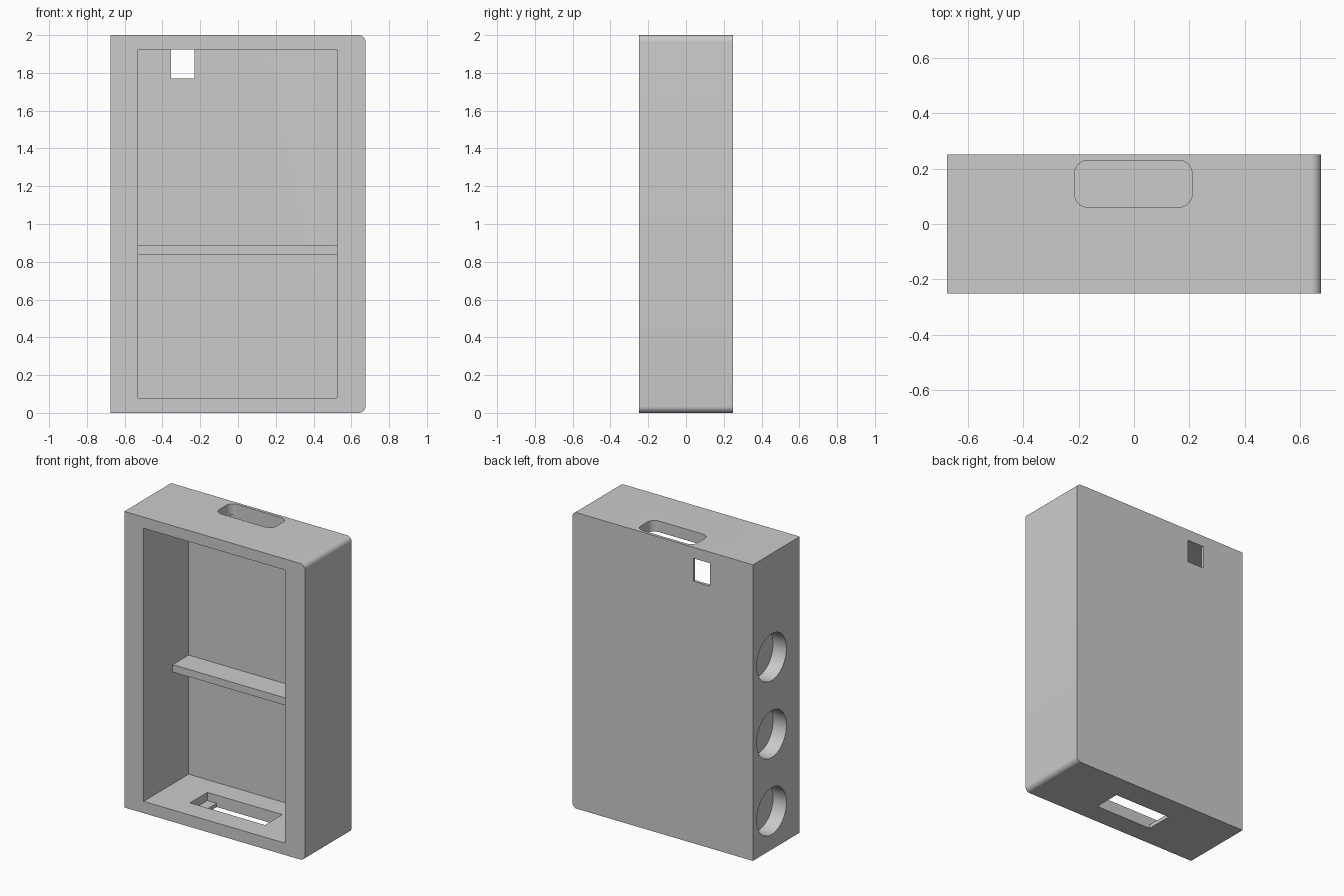
import bpy
import bmesh
from math import pi, radians
from mathutils import Matrix, Vector

default = bpy.data.objects.get("Cube")
if default:
    bpy.data.objects.remove(default, do_unlink=True)

grey = bpy.data.materials.new("light grey")
grey.use_nodes = True
grey.diffuse_color = (0.6, 0.6, 0.6, 1)
grey.node_tree.nodes["Principled BSDF"].inputs["Base Color"].default_value = (0.6, 0.6, 0.6, 1)


def make_object(name, bm):
    mesh = bpy.data.meshes.new(name)
    bm.to_mesh(mesh)
    bm.free()
    mesh.materials.append(grey)
    obj = bpy.data.objects.new(name, mesh)
    bpy.context.collection.objects.link(obj)
    return obj


def box(name, x, y, z, radius=0, rounded=None):
    """Box from (low, high) ranges; edges passing the rounded test are bevelled."""
    low, high = (Vector(p) for p in zip(x, y, z))
    bm = bmesh.new()
    bmesh.ops.create_cube(bm, size=1)
    bmesh.ops.scale(bm, vec=high - low, verts=bm.verts)
    bmesh.ops.translate(bm, vec=(low + high) / 2, verts=bm.verts)
    if rounded:
        edges = [e for e in bm.edges if rounded(*e.verts)]
        bmesh.ops.bevel(bm, geom=edges, offset=radius, offset_type='OFFSET',
                        segments=8, profile=0.5, affect='EDGES')
    return make_object(name, bm)


def cylinder_x(name, radius, x, y, z):
    """Cylinder lying along the x axis."""
    bm = bmesh.new()
    turn = Matrix.Translation(((x[0] + x[1]) / 2, y, z)) @ Matrix.Rotation(pi / 2, 4, 'Y')
    bmesh.ops.create_cone(bm, cap_ends=True, segments=64, radius1=radius,
                          radius2=radius, depth=x[1] - x[0], matrix=turn)
    return make_object(name, bm)


def cut(target, cutter):
    cutter.hide_render = True
    mod = target.modifiers.new("cut", 'BOOLEAN')
    mod.operation = 'DIFFERENCE'
    mod.solver = 'EXACT'
    mod.object = cutter
    bpy.context.view_layer.objects.active = target
    bpy.ops.object.modifier_apply(modifier=mod.name)
    bpy.data.objects.remove(cutter, do_unlink=True)


def along_y_on_left(a, b):
    return a.co.x > 0 and b.co.x > 0 and abs(a.co.y - b.co.y) > 0.1


def along_z(a, b):
    return abs(a.co.z - b.co.z) > 0.1


# Case with two rounded edges on its left side
case = box("case", (-0.675, 0.675), (-0.25, 0.25), (0, 2), 0.035, along_y_on_left)

# Open front compartment
cut(case, box("cavity_cutter", (-0.53, 0.525), (-0.4, 0.23), (0.08, 1.925)))

# Rounded slot in the top
cut(case, box("top_slot_cutter", (-0.215, 0.21), (0.06, 0.23), (1.85, 2.1), 0.05, along_z))

# Square window through the thin back panel
cut(case, box("window_cutter", (-0.355, -0.23), (0.15, 0.4), (1.77, 1.925)))

# Stepped opening in the floor
cut(case, box("floor_recess_cutter", (-0.285, 0.275), (-0.105, 0.08), (0.025, 0.15)))
cut(case, box("floor_slot_cutter", (-0.215, 0.21), (-0.105, 0.08), (-0.1, 0.15)))

# Three blind round sockets in the right side
for i in range(3):
    cut(case, cylinder_x("socket_cutter", 0.158, (-0.8, -0.575), 0.05, 0.26 + 0.52 * i))

# Shelf, let into the walls a little
box("shelf", (-0.54, 0.535), (0.06, 0.24), (0.835, 0.885))

# Smooth the rounded parts, keep the corners sharp
bpy.context.view_layer.update()
bpy.ops.object.select_all(action='DESELECT')
case.select_set(True)
bpy.context.view_layer.objects.active = case
bpy.ops.object.shade_smooth_by_angle(angle=radians(30))
